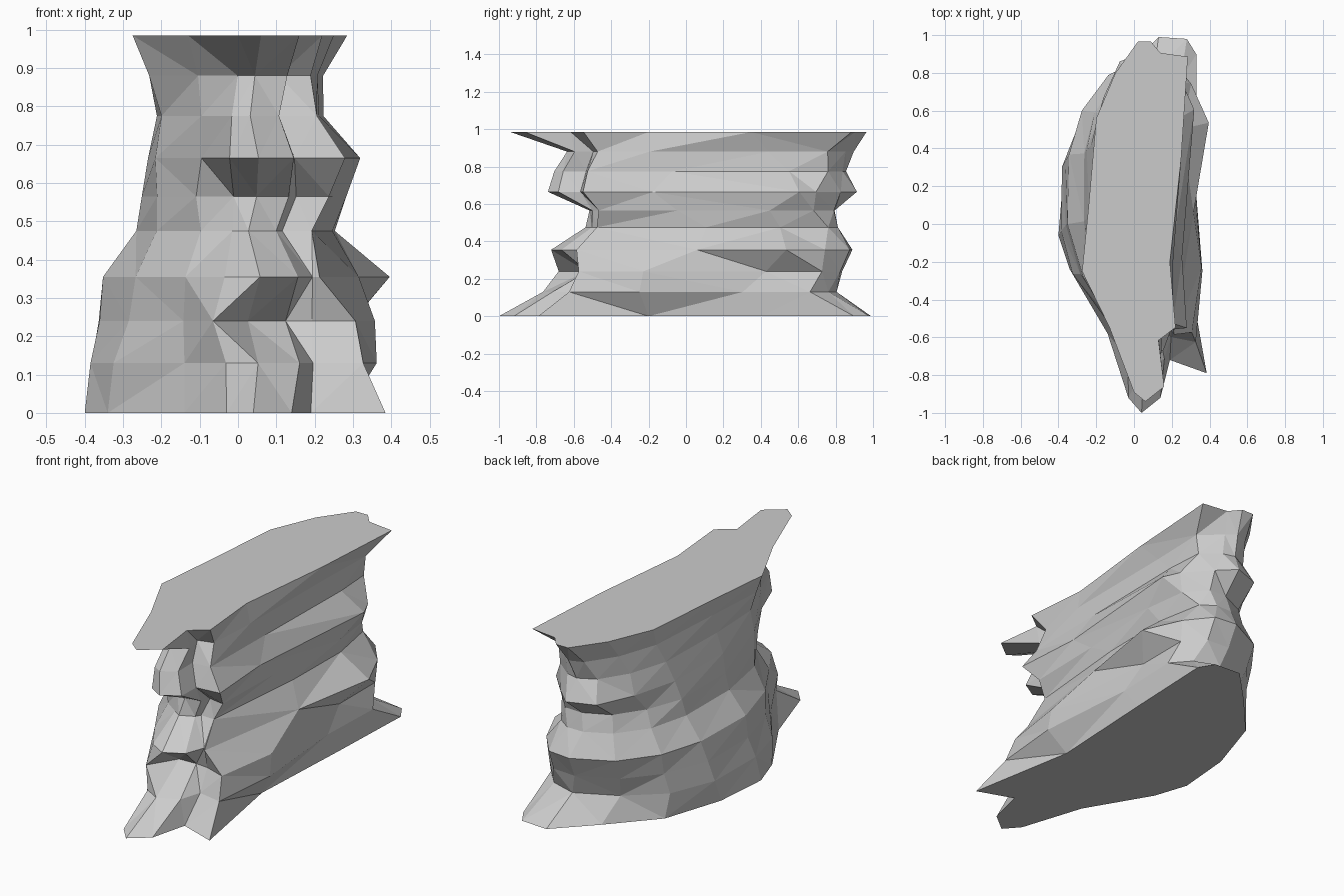
import bpy, bmesh, random

if "Cube" in bpy.data.objects:
    bpy.data.objects.remove(bpy.data.objects["Cube"])

random.seed(4)

# Plan outlines (x, y) at the base, waist and top, same point order
BASE = [(.385, -.79), (.19, -.72), (.14, -.92), (.04, -1), (-.03, -.92), (-.14, -.58),
        (-.34, -.24), (-.40, -.06), (-.375, .24), (-.27, .56), (-.06, .79), (.13, .98),
        (.28, .97), (.33, .89), (.31, .4), (.28, -.2)]
WAIST = [(.29, -.58), (.19, -.56), (.16, -.66), (.05, -.72), (-.03, -.66), (-.13, -.5),
         (-.27, -.28), (-.345, 0), (-.34, .36), (-.27, .6), (-.14, .79), (.06, .87),
         (.2, .89), (.31, .83), (.4, .53), (.31, 0)]
TOP = [(.22, -.55), (.13, -.62), (.16, -.87), (.06, -.95), (0, -.9), (-.13, -.55),
       (-.275, -.25), (-.24, .1), (-.2, .56), (-.1, .8), (.02, .97), (.09, .97),
       (.14, .91), (.285, .89), (.25, .35), (.19, -.2)]

# Strata: z, outline blend (0 base, 1 waist, 2 top), x min, x max, y min, y max
STRATA = [(0, 0, -.40, .385, -1, .99), (.13, .5, -.39, .365, -.77, .81),
          (.24, .8, -.365, .365, -.68, .83), (.355, 1, -.345, .40, -.72, .89),
          (.475, 1.1, -.27, .25, -.53, .81), (.565, 1.2, -.255, .30, -.51, .79),
          (.665, 1.3, -.24, .32, -.74, .92), (.775, 1.5, -.215, .22, -.71, .85),
          (.88, 1.8, -.225, .225, -.63, .89), (.985, 2, -.275, .285, -.94, .965)]

# Slanting ledges of the right flank: x, y mid; x, y rear; x of the front corner;
# then how far the rear right corner reaches diagonally
RIGHT = {.13: (.365, -.25, .32, .3, .32, .68), .24: (.36, -.22, .30, .42, .30, .70),
         .355: (.31, .06, .40, .53, .22, .715), .475: (.25, .1, .25, .5, .2, .64),
         .565: (.24, -.05, .28, .45, .23, .63), .665: (.25, -.17, .32, .6, .28, .655),
         .775: (.215, -.08, .22, .55, .2, .64), .88: (.2, -.2, .22, .45, .19, .66)}


def fit(v, lo, hi, new_lo, new_hi, pivot):
    """Stretch only the part beyond the pivot to reach the new extents."""
    if v < -pivot:
        return -pivot + (v + pivot) * (new_lo + pivot) / (lo + pivot)
    if v > pivot:
        return pivot + (v - pivot) * (new_hi - pivot) / (hi - pivot)
    return v


def outline(z, t, x0, x1, y0, y1):
    a, b, f = (BASE, WAIST, t) if t < 1 else (WAIST, TOP, t - 1)
    pts = [(p[0] + (q[0] - p[0]) * f, p[1] + (q[1] - p[1]) * f) for p, q in zip(a, b)]
    xs, ys = zip(*pts)
    pts = [(fit(x, min(xs), max(xs), x0, x1, 0), fit(y, min(ys), max(ys), y0, y1, .42))
           for x, y in pts]
    if z in RIGHT:
        xm, ym, xr, yr, xf, reach = RIGHT[z]
        pts[15], pts[14], pts[0] = (xm, ym), (xr, yr), (xf, pts[0][1])
        pts[11] = (pts[11][0], y1)
        for i in (12, 13):  # chamfer the rear right corner
            x, y = pts[i]
            pts[i] = (x, min(y, (reach - .77 * x) / .64))
    if z == .24:  # hollow in the front face, leaving the left shoulder proud
        for i, x in ((1, .2), (2, .12), (3, .03)):
            pts[i] = (x, -.53)
        pts[4] = (-.06, -.68)
    return pts


# Stack the strata into one faceted rock
bm = bmesh.new()
rings = []
for z, t, *box in STRATA:
    j = 0 if t in (0, 2) else .008
    rings.append([bm.verts.new((x + random.uniform(-j, j), y + random.uniform(-j, j), z))
                  for x, y in outline(z, t, *box)])
n = len(BASE)
for lower, upper in zip(rings, rings[1:]):
    for i in range(n):
        k = (i + 1) % n
        a, b, c, d = lower[i], lower[k], upper[k], upper[i]
        # split each quad along its shorter diagonal
        if (a.co - c.co).length < (b.co - d.co).length:
            tris = ((a, b, c), (a, c, d))
        else:
            tris = ((a, b, d), (b, c, d))
        for tri in tris:
            bm.faces.new(tri)

# Flat base and top
bm.faces.new(rings[0])
bm.faces.new(rings[-1])
bmesh.ops.recalc_face_normals(bm, faces=bm.faces)
mesh = bpy.data.meshes.new("layered_rock")
bm.to_mesh(mesh)
bm.free()
rock = bpy.data.objects.new("layered_rock", mesh)
bpy.context.collection.objects.link(rock)
